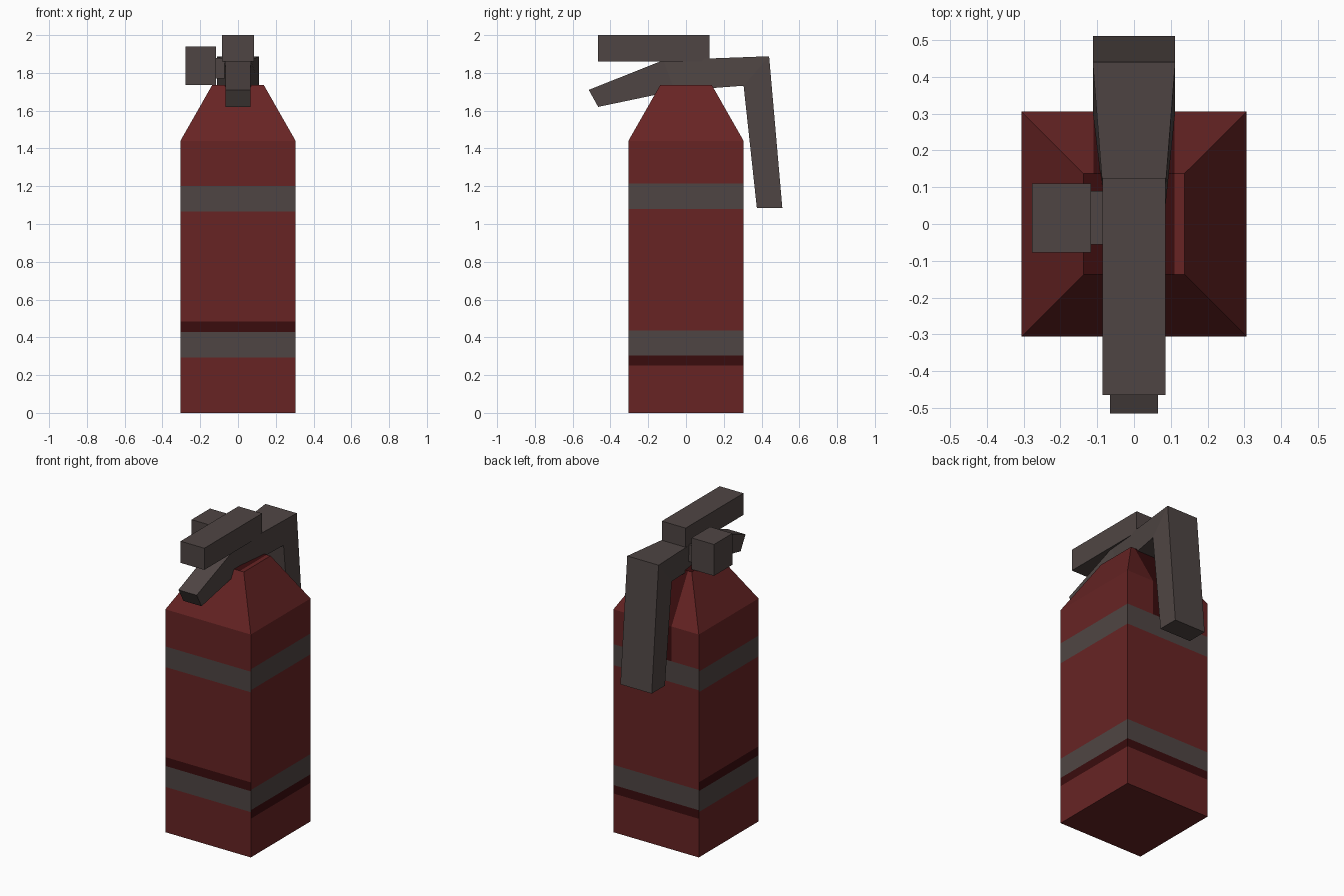
import bpy, bmesh
from mathutils import Vector

if "Cube" in bpy.data.objects:
    bpy.data.objects.remove(bpy.data.objects["Cube"])


def material(name, rgb):
    m = bpy.data.materials.new(name)
    m.diffuse_color = (*rgb, 1)
    m.use_nodes = True
    m.node_tree.nodes["Principled BSDF"].inputs["Base Color"].default_value = m.diffuse_color
    return m


RED = material("red paint", (0.135, 0.0175, 0.0175))
GREY = material("warm grey", (0.078, 0.060, 0.057))
DARK = material("dark red", (0.042, 0.0038, 0.0042))


def finish(name, bm, mats):
    bmesh.ops.recalc_face_normals(bm, faces=bm.faces)
    me = bpy.data.meshes.new(name)
    bm.to_mesh(me)
    bm.free()
    for m in mats:
        me.materials.append(m)
    ob = bpy.data.objects.new(name, me)
    bpy.context.collection.objects.link(ob)
    return ob


def loft(rings):
    """Skin a list of four-point rings and cap both ends."""
    bm = bmesh.new()
    vs = [[bm.verts.new(p) for p in r] for r in rings]
    for a, b in zip(vs, vs[1:]):
        for i in range(4):
            j = (i + 1) % 4
            bm.faces.new((a[i], a[j], b[j], b[i]))
    bm.faces.new(vs[0])
    bm.faces.new(vs[-1])
    bmesh.ops.recalc_face_normals(bm, faces=bm.faces)
    return bm


def square(h, z):
    return [(-h, -h, z), (h, -h, z), (h, h, z), (-h, h, z)]


def box(name, x0, x1, y0, y1, z0, z1):
    rings = [[(x0, y0, z), (x1, y0, z), (x1, y1, z), (x0, y1, z)] for z in (z0, z1)]
    finish(name, loft(rings), [GREY])


# Tank: square body with tapered shoulder, cut into painted bands
bm = loft([square(0.305, 0), square(0.305, 1.44), square(0.137, 1.735)])


def cut(co, no):
    bmesh.ops.bisect_plane(bm, geom=bm.verts[:] + bm.edges[:] + bm.faces[:],
                           plane_co=co, plane_no=no)


for z in (0.25, 0.293, 0.305, 0.428, 0.435, 0.485, 1.067, 1.08, 1.2, 1.215):
    cut((0, 0, z), (0, 0, 1))
for x in (-0.11, 0.11):
    cut((x, 0, 0), (1, 0, 0))
bm.normal_update()
for f in bm.faces:
    c, n = f.calc_center_median(), f.normal
    if abs(n.z) > 0.9:
        # flat top is dark around the valve
        f.material_index = 2 if n.z > 0 and c.x < 0.11 else 0
        continue
    if n.x - 0.01 < -0.5 or n.y < -0.5:      # front and left sides
        grey, dark = ((0.293, 0.428), (1.067, 1.2)), (0.428, 0.485)
    else:                                    # right and back sides
        grey, dark = ((0.305, 0.435), (1.08, 1.215)), (0.25, 0.305)
    if any(a < c.z < b for a, b in grey):
        f.material_index = 1
    elif dark[0] < c.z < dark[1]:
        f.material_index = 2
    elif n.y > 0.5 and c.z > 1.215 and abs(c.x) < 0.11:
        f.material_index = 2                 # dark strip behind the hose
finish("tank", bm, [RED, GREY, DARK])

# Lower handle running back into the hose: (half width, top y z, bottom y z)
sections = [
    (0.065, (-0.515, 1.71), (-0.465, 1.62)),
    (0.068, (-0.12, 1.867), (-0.06, 1.705)),
    (0.112, (0.44, 1.888), (0.305, 1.732)),
    (0.112, (0.51, 1.085), (0.375, 1.085)),
]
finish("handle_and_hose",
       loft([[(-w, *t), (w, *t), (w, *b), (-w, *b)] for w, t, b in sections]), [GREY])

# Squeeze lever, gauge and its stub
box("squeeze_lever", -0.085, 0.085, -0.465, 0.125, 1.86, 2.0)
box("gauge", -0.277, -0.117, -0.078, 0.11, 1.737, 1.94)
box("gauge_stub", -0.12, 0.0, -0.055, 0.09, 1.77, 1.88)
